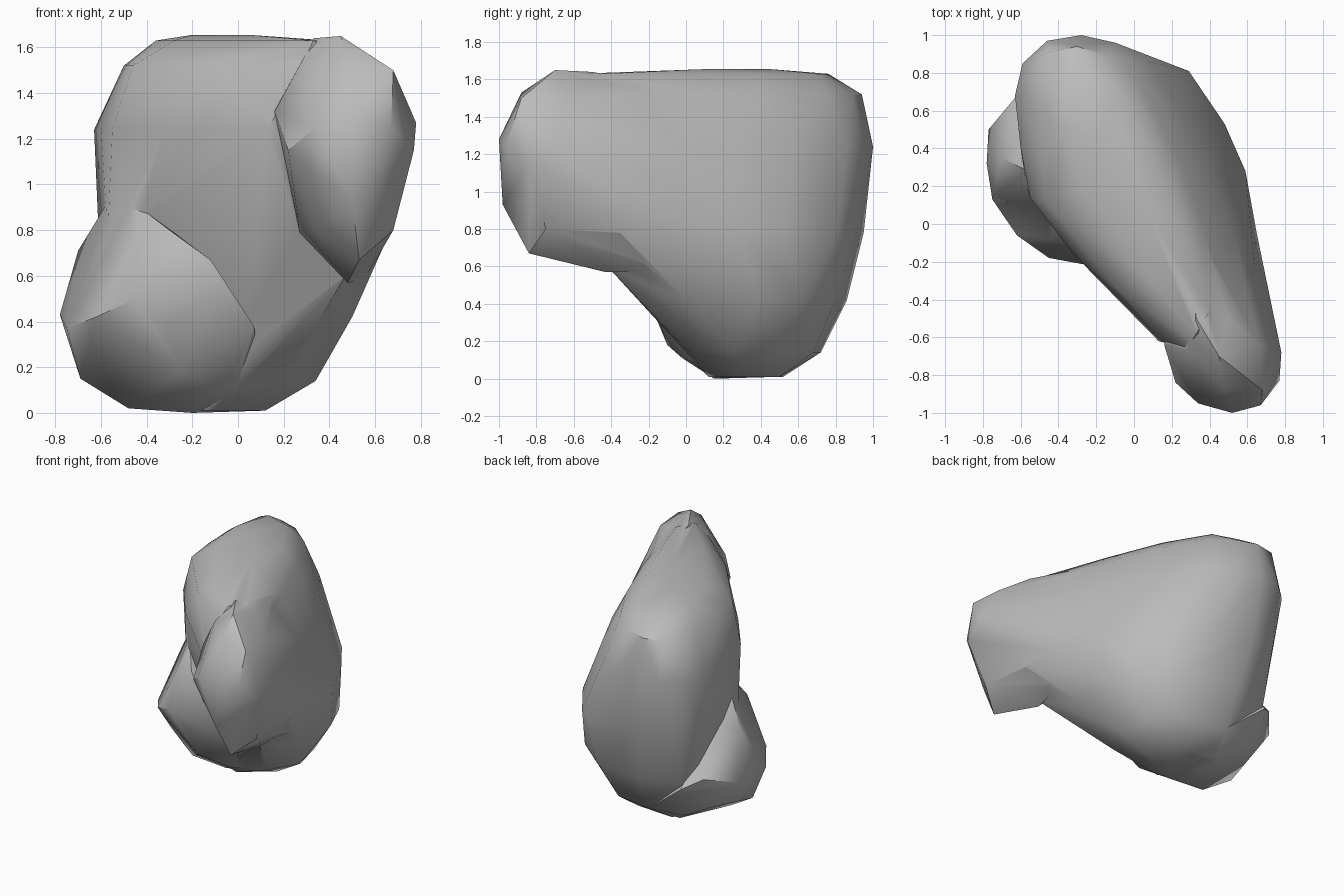
import bpy, bmesh, math

stone = bpy.data.materials.new("grey_stone")
stone.diffuse_color = (0.5, 0.5, 0.5, 1)


def hull(name, points):
    """Faceted convex lump around the given points."""
    bm = bmesh.new()
    for p in points:
        bm.verts.new(p)
    out = bmesh.ops.convex_hull(bm, input=bm.verts)
    loose = [v for v in bm.verts if not v.link_faces]
    bmesh.ops.delete(bm, geom=loose, context='VERTS')
    bmesh.ops.recalc_face_normals(bm, faces=bm.faces)
    me = bpy.data.meshes.new(name)
    bm.to_mesh(me)
    bm.free()
    ob = bpy.data.objects.new(name, me)
    bpy.context.collection.objects.link(ob)
    me.materials.append(stone)
    return ob


# main slab: plan outlines at rising heights, leaning in towards the top right
slices = {
    0.01: [(-.3, .2), (-.1, .12), (.12, .28), (.04, .5), (-.25, .52)],
    0.14: [(-.1, .06), (.2, .02), (.34, .25), (.28, .5), (.08, .68), (-.2, .72),
           (-.46, .62)],
    0.42: [(.1, -.08), (.32, -.2), (.5, .0), (.5, .38), (.4, .62), (.18, .8),
           (-.2, .86), (-.5, .76)],
    0.60: [(.47, -.42), (.58, -.15)],
    0.78: [(.66, -.35), (.65, -.05), (.59, .28), (.48, .53), (.29, .81), (0, .91),
           (-.25, .95), (-.5, .85), (-.61, .65), (-.57, .2)],
    1.24: [(-.32, -.16), (-.05, -.41), (.13, -.62), (.66, -.45), (.53, -.05),
           (.41, .28), (.27, .58), (.07, .86), (-.1, .96), (-.28, 1), (-.46, .97),
           (-.59, .85), (-.63, .68), (-.6, .4), (-.55, .14)],
    1.52: [(-.46, .11), (-.09, -.34), (.28, -.66), (.52, -.5), (.36, 0), (.21, .4),
           (.02, .75), (-.15, .89), (-.3, .94), (-.45, .91), (-.5, .6), (-.49, .35)],
    1.63: [(-.28, .16), (.08, -.3), (.33, -.58), (.4, -.45), (.24, 0), (.08, .4),
           (-.1, .7), (-.28, .76), (-.36, .5)],
    1.655: [(-.2, .45), (.05, .1)],
}
body = hull("rock_body", [(x, y, z) for z, ring in slices.items() for x, y in ring])

# jutting knob at the front right
knob = hull("front_knob", [
    (.45, -.7, 1.65), (.33, -.5, 1.64), (.5, -.5, 1.59), (.28, -.67, 1.54),
    (.68, -.88, 1.5), (.49, -.88, 1.53), (.66, -.64, 1.5), (.78, -.68, 1.27),
    (.77, -.83, 1.15), (.67, -.96, 1.25), (.52, -1, 1.28), (.34, -.95, 1.25),
    (.22, -.84, 1.15), (.16, -.64, 1.32), (.69, -.46, 1.1), (.5, -.98, .93),
    (.53, -.84, .67), (.68, -.75, .8), (.61, -.5, .68), (.48, -.43, .57),
    (.34, -.75, .8), (.27, -.45, .79), (.55, -.1, .58), (.65, -.05, .78),
    (.53, -.05, 1.24), (.3, 0, 1.55)])

# low shoulder on the left
shoulder = hull("left_shoulder", [
    (-.48, .15, .02), (-.69, .2, .15), (-.78, .32, .43), (-.77, .5, .4),
    (-.75, .13, .37), (-.7, .35, .71), (-.56, .28, .94), (-.47, .1, .93),
    (-.3, -.12, .8), (-.45, -.08, .75), (-.12, -.24, .67), (-.15, -.22, .47),
    (.07, -.17, .38), (-.06, -.02, .11), (-.25, -.1, .18), (-.45, -.18, .5),
    (-.62, -.06, .42), (-.32, -.17, .38), (-.62, .68, .45), (-.5, .78, .38),
    (-.6, .6, .2), (-.45, .66, .13), (-.2, .72, .14), (-.3, .5, .01),
    (.04, .5, .01), (.12, .28, .01), (-.2, .15, .0)])

# fuse the lumps into one rock
for lump in (knob, shoulder):
    mod = body.modifiers.new("fuse_" + lump.name, 'BOOLEAN')
    mod.operation = 'UNION'
    mod.solver = 'EXACT'
    mod.object = lump
bpy.context.view_layer.objects.active = body
body.select_set(True)
for mod in list(body.modifiers):
    bpy.ops.object.modifier_apply(modifier=mod.name)
for lump in (knob, shoulder):
    bpy.data.objects.remove(lump)

# soft facets with crisp ridges
bpy.ops.object.select_all(action='DESELECT')
body.select_set(True)
bpy.ops.object.shade_smooth_by_angle(angle=math.radians(36))
